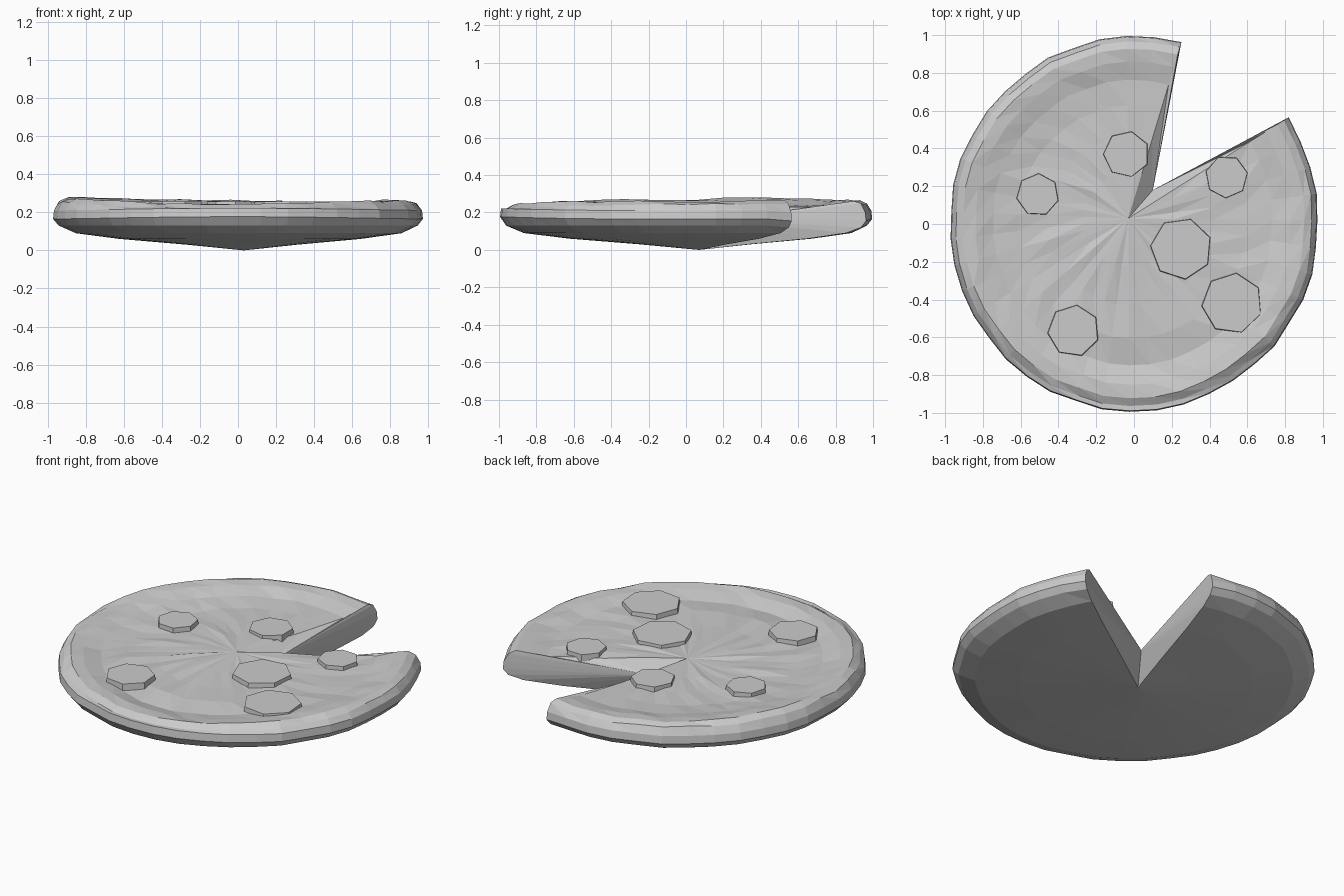
import bpy, bmesh, math, random
from mathutils import Vector

if "Cube" in bpy.data.objects:
    bpy.data.objects.remove(bpy.data.objects["Cube"])

random.seed(4)

# Radial cross-section (fraction of radius, height), over the top and back underneath
TOP = [(0.25, .236), (0.45, .232), (0.62, .230), (0.76, .234), (0.86, .256), (0.93, .262), (0.97, .243)]
SIDE = [(0.995, .21), (1.0, .165), (0.97, .13)]
BOTTOM = [(0.88, .09), (0.65, .06), (0.3, .03)]
APEX_TOP = Vector((-0.03, 0.03, .24))
APEX_MID = Vector((0.10, 0.18, .16))
APEX_LOW = Vector((0.03, 0.07, 0.0))
START, END, STEPS = math.radians(75.4), math.radians(394.6), 38


def new_object(name, bm):
    bmesh.ops.recalc_face_normals(bm, faces=bm.faces[:])
    mesh = bpy.data.meshes.new(name)
    bm.to_mesh(mesh)
    bm.free()
    ob = bpy.data.objects.new(name, mesh)
    bpy.context.collection.objects.link(ob)
    return ob


# Pizza base with raised crust and a missing slice
bm = bmesh.new()
top, mid, low = (bm.verts.new(a) for a in (APEX_TOP, APEX_MID, APEX_LOW))
columns = []
for i in range(STEPS + 1):
    a = START + (END - START) * i / STEPS
    edge = i in (0, STEPS)
    radius = 0.995 if edge else 0.983 + 0.008 * math.cos(2 * a + math.pi) + random.uniform(-.006, .006)
    rim = Vector((math.cos(a), math.sin(a), 0)) * radius
    front = max(0, -math.sin(a)) ** 3
    left = max(0, math.cos(a - math.radians(155))) ** 2
    col = []
    for k, (t, z) in enumerate(TOP + SIDE + BOTTOM):
        on_top = k < len(TOP)
        apex = APEX_TOP if on_top else APEX_LOW
        p = apex.lerp(rim, t)
        if on_top:
            z += random.uniform(-.006, .006)
            if t > 0.7:
                z += 0.012 * left - 0.018 * front
            if t > 0.95 and front:
                z -= 0.01 * front
        elif t > 0.99:
            z += 0.012 * front
        if edge and t > 0.9 and k >= len(TOP):
            z -= 0.01
        p.z = z
        col.append(bm.verts.new(p))
    columns.append(col)

for c, d in zip(columns, columns[1:]):
    bm.faces.new((top, c[0], d[0]))
    bm.faces.new((low, d[-1], c[-1]))
    for k in range(len(c) - 1):
        # Split quads so the surface keeps its faceted look
        bm.faces.new((c[k], c[k + 1], d[k + 1]))
        bm.faces.new((c[k], d[k + 1], d[k]))

# Cut walls fan out from the bulging inner corner
for col in (columns[0], columns[-1]):
    loop = [top] + col + [low]
    for p, q in zip(loop, loop[1:]):
        bm.faces.new((mid, p, q))
new_object("pizza_base", bm)

# Seven-sided topping slices: x, y, radius, turn in degrees
SLICES = [(-0.04, 0.37, .125, 90), (-0.51, 0.155, .115, 100), (0.49, 0.25, .115, 75),
          (0.25, -0.13, .167, 85), (0.52, -0.42, .165, 95), (-0.32, -0.565, .14, 95)]
for n, (x, y, r, turn) in enumerate(SLICES, 1):
    bm = bmesh.new()
    bmesh.ops.create_cone(bm, cap_ends=True, segments=7, radius1=r, radius2=r * 0.97, depth=0.04)
    ob = new_object(f"topping_slice_{n}", bm)
    ob.location = (x, y, 0.237)
    ob.rotation_euler.z = math.radians(turn)
